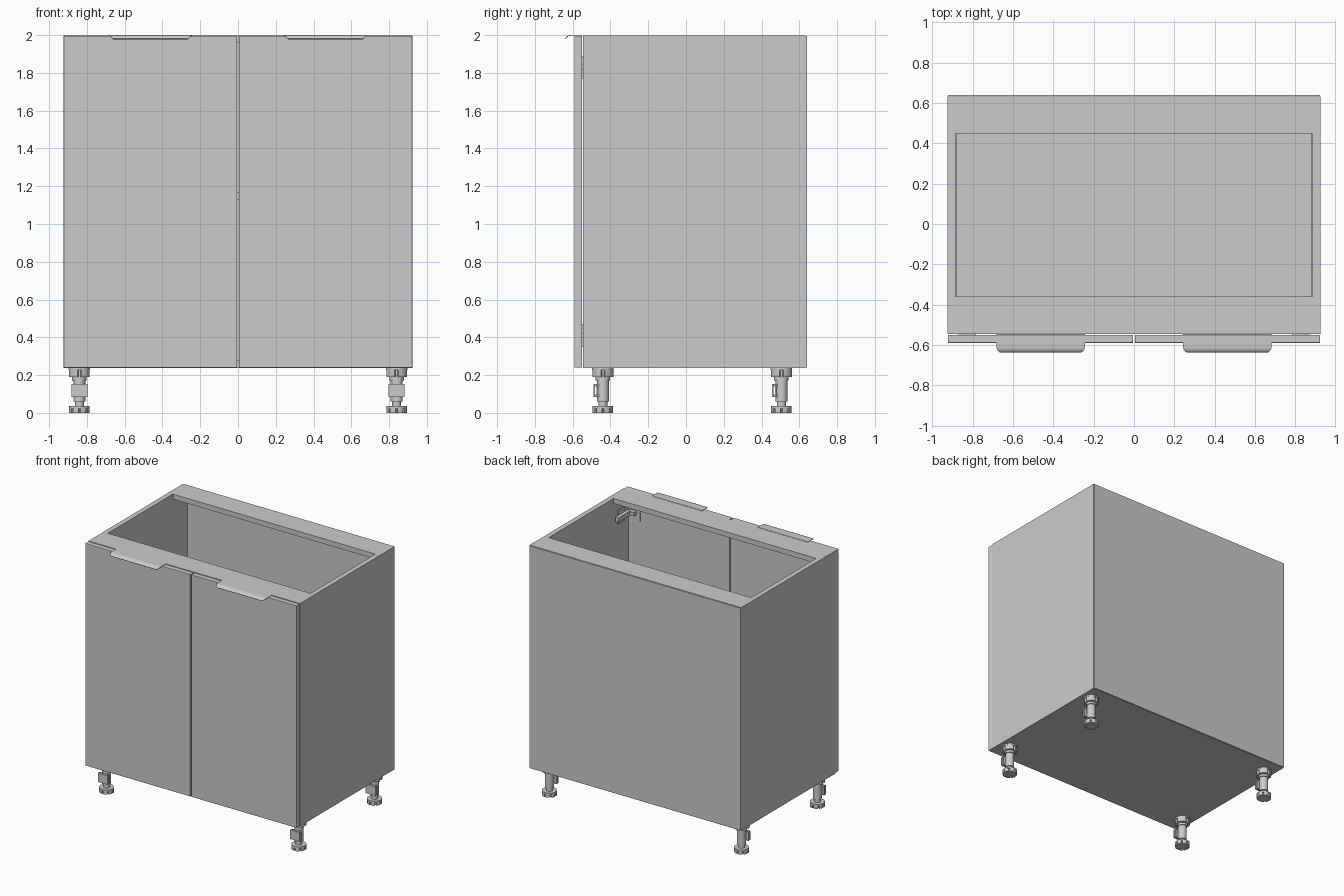
import bpy, bmesh, math
from mathutils import Matrix, Vector

if "Cube" in bpy.data.objects:
    bpy.data.objects.remove(bpy.data.objects["Cube"])


def finish(name, bm, smooth=False):
    bmesh.ops.recalc_face_normals(bm, faces=bm.faces)
    me = bpy.data.meshes.new(name)
    bm.to_mesh(me)
    bm.free()
    ob = bpy.data.objects.new(name, me)
    bpy.context.collection.objects.link(ob)
    if smooth:
        bpy.ops.object.select_all(action='DESELECT')
        ob.select_set(True)
        bpy.context.view_layer.objects.active = ob
        bpy.ops.object.shade_smooth_by_angle(angle=math.radians(35))
    return ob


def add_box(bm, x, y, z):
    c = [(a[0] + a[1]) / 2 for a in (x, y, z)]
    s = [abs(a[1] - a[0]) for a in (x, y, z)]
    bmesh.ops.create_cube(bm, size=1, matrix=Matrix.Translation(c) @ Matrix.Diagonal((*s, 1)))


def add_prism(bm, pts, z0, z1):
    face = bm.faces.new([bm.verts.new((x, y, z0)) for x, y in pts])
    ext = bmesh.ops.extrude_face_region(bm, geom=[face])
    top = [v for v in ext['geom'] if isinstance(v, bmesh.types.BMVert)]
    bmesh.ops.translate(bm, verts=top, vec=(0, 0, z1 - z0))


def add_disc(bm, r, z0, z1, n=32):
    add_prism(bm, [(r * math.cos(2 * math.pi * i / n), r * math.sin(2 * math.pi * i / n))
                   for i in range(n)], z0, z1)


def add_notched(bm, r, ri, teeth, z0, z1):
    pts = []
    for i in range(teeth):
        a = 2 * math.pi * (i + 0.5) / teeth
        w = 2 * math.pi / teeth
        for f in (-0.38, -0.19, 0, 0.19, 0.38):
            pts.append((r * math.cos(a + f * w), r * math.sin(a + f * w)))
        for f in (0.42, 0.58):
            pts.append((ri * math.cos(a + f * w), ri * math.sin(a + f * w)))
    add_prism(bm, pts, z0, z1)


def panel(name, x, y, z, bevel=0.0):
    bm = bmesh.new()
    add_box(bm, x, y, z)
    ob = finish(name, bm)
    if bevel:
        m = ob.modifiers.new("soft_edges", 'BEVEL')
        m.width, m.segments = bevel, 2
    return ob


W, T, Z0 = 0.925, 0.04, 0.237
IN = W - T

# Carcass
panel("bottom_panel", (-IN, IN), (-0.546, 0.632), (Z0, Z0 + T))
panel("shelf", (-IN + 0.002, IN - 0.002), (-0.50, 0.63), (1.13, 1.13 + T))
panel("front_top_rail", (-IN, IN), (-0.546, -0.36), (1.997 - T, 1.997))
panel("back_top_rail", (-IN, IN), (0.45, 0.632), (1.997 - T, 1.997))
panel("back_panel", (-W + 0.002, W - 0.002), (0.632, 0.64), (Z0 + 0.002, 1.995), 0.002)

# Sides and doors
for s, side in ((-1, "left"), (1, "right")):
    panel(f"{side}_side_panel", (s * IN, s * W), (-0.546, 0.632), (Z0, 1.997))
    panel(f"{side}_door", (s * 0.004, s * (W - 0.002)), (-0.59, -0.55), (Z0 + 0.003, 1.995), 0.003)

# Edge pull handles: thin sheet lying on the door top, curling down in front
prof = [(-0.55, 1.998), (-0.595, 1.998)]
for i in range(1, 9):
    a = math.radians(80 * i / 8)
    prof.append((-0.610 - 0.029 * math.sin(a), 1.998 - 0.023 * (1 - math.cos(a))))
for s, side in ((-1, "left"), (1, "right")):
    bm = bmesh.new()
    rows = []
    for y, z in prof:
        t = max(0.0, min(1.0, (-y - 0.610) / 0.029))
        h = 0.219 - 0.026 * (1 - math.sqrt(max(0, 1 - t * t)))
        rows.append([[bm.verts.new((s * 0.463 + k * h, y + d, z - d)) for k in (-1, 1)]
                     for d in (0, 0.003)])
    # outer skin, inner skin and the rims between them
    for a, b in zip(rows, rows[1:]):
        for k in (0, 1):
            bm.faces.new((a[k][0], a[k][1], b[k][1], b[k][0]))
            bm.faces.new((a[0][k], b[0][k], b[1][k], a[1][k]))
    for r in (rows[0], rows[-1]):
        bm.faces.new((r[0][0], r[0][1], r[1][1], r[1][0]))
    for v in bm.verts:
        v.co.z += 0.002
    finish(f"{side}_door_handle", bm, True)

# Adjustable legs: notched foot, threaded stem, sleeve, mounting socket, plinth clip
bm = bmesh.new()
add_notched(bm, 0.054, 0.040, 8, 0.0, 0.024)
add_disc(bm, 0.054, 0.024, 0.036)
add_disc(bm, 0.024, 0.036, 0.068)
add_disc(bm, 0.032, 0.060, 0.185)
add_disc(bm, 0.038, 0.172, 0.190)
add_notched(bm, 0.056, 0.044, 4, 0.190, 0.226)
add_disc(bm, 0.057, 0.226, Z0)
for z in (0.085, 0.140):
    add_box(bm, (-0.026, 0.026), (-0.050, -0.02), (z, z + 0.012))
add_box(bm, (-0.042, 0.042), (-0.050, -0.042), (0.083, 0.154))
add_box(bm, (-0.042, 0.042), (-0.034, -0.026), (0.083, 0.154))
leg = finish("front_left_leg", bm, True)
leg.location = (-0.84, -0.44, 0)
for name, x, y in (("front_right_leg", 0.84, -0.44), ("back_left_leg", -0.84, 0.505),
                   ("back_right_leg", 0.84, 0.505)):
    ob = leg.copy()
    ob.name = name
    ob.location = (x, y, 0)
    bpy.context.collection.objects.link(ob)

# Door hinges: wall plate, arm, link and cup
for s, side in ((-1, "left"), (1, "right")):
    for level, z in (("upper", 1.83), ("lower", 0.41)):
        bm = bmesh.new()
        add_box(bm, (s * IN, s * (IN - 0.008)), (-0.49, -0.41), (z - 0.055, z + 0.055))
        add_box(bm, (s * (IN - 0.008), s * (IN - 0.035)), (-0.53, -0.37), (z - 0.018, z + 0.018))
        add_box(bm, (s * (IN - 0.015), s * (IN - 0.07)), (-0.55, -0.515), (z - 0.014, z + 0.014))
        add_box(bm, (s * (IN - 0.035), s * (IN - 0.10)), (-0.55, -0.545), (z - 0.06, z + 0.06))
        finish(f"{side}_{level}_hinge", bm)
